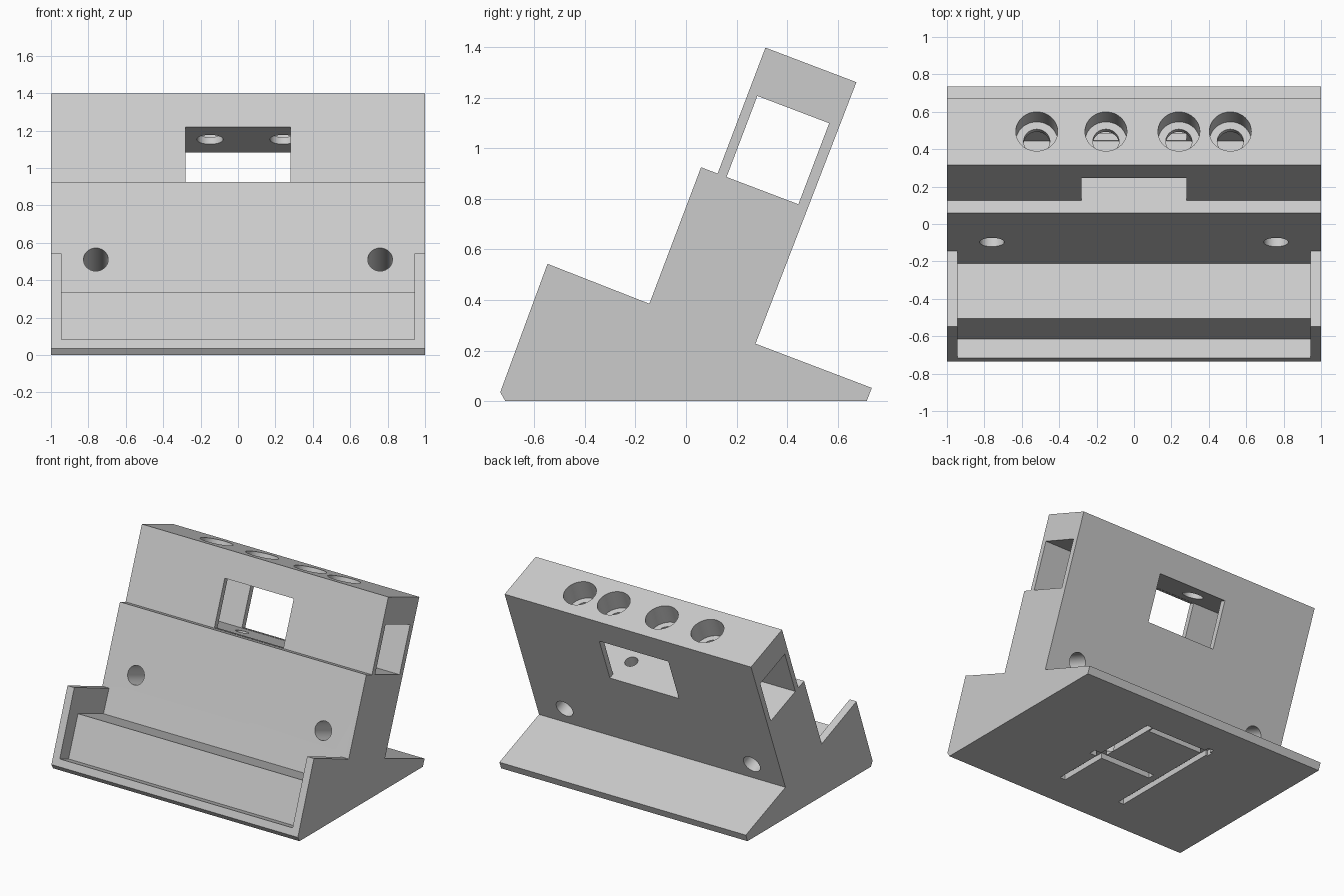
import bpy
import bmesh
import math
from mathutils import Matrix, Vector

cube = bpy.data.objects.get("Cube")
if cube:
    bpy.data.objects.remove(cube, do_unlink=True)

# One plain grey material
GREY = (0.6, 0.6, 0.6, 1.0)
grey = bpy.data.materials.new("light_grey")
grey.use_nodes = True
grey.diffuse_color = GREY
grey.node_tree.nodes["Principled BSDF"].inputs["Base Color"].default_value = GREY

# Leaning frame: a runs backward through the tower, b runs up along it
TILT = math.radians(20.8)
BACK = Vector((math.cos(TILT), -math.sin(TILT)))
UP = Vector((math.sin(TILT), math.cos(TILT)))
LEDGE = Vector((0.125, 0.90))
MID = 0.193


def lean(a, b):
    return LEDGE + a * BACK + b * UP


def lean_rect(a0, a1, b0, b1):
    return [lean(a0, b0), lean(a1, b0), lean(a1, b1), lean(a0, b1)]


def to_object(name, bm):
    bmesh.ops.recalc_face_normals(bm, faces=bm.faces)
    mesh = bpy.data.meshes.new(name)
    bm.to_mesh(mesh)
    bm.free()
    mesh.materials.append(grey)
    obj = bpy.data.objects.new(name, mesh)
    bpy.context.scene.collection.objects.link(obj)
    return obj


def prism(name, profile, x0, x1):
    """Extrude a (y, z) profile along x."""
    bm = bmesh.new()
    face = bm.faces.new([bm.verts.new((x0, y, z)) for y, z in profile])
    side = bmesh.ops.extrude_face_region(bm, geom=[face])["geom"]
    moved = [v for v in side if isinstance(v, bmesh.types.BMVert)]
    bmesh.ops.translate(bm, verts=moved, vec=(x1 - x0, 0, 0))
    return to_object(name, bm)


def rod(name, x, radius, start, end):
    """Cylinder between two (y, z) points at a given x."""
    p, q = Vector((x, *start)), Vector((x, *end))
    turn = (q - p).to_track_quat("Z", "Y").to_matrix().to_4x4()
    bm = bmesh.new()
    bmesh.ops.create_cone(bm, cap_ends=True, segments=48, radius1=radius,
                          radius2=radius, depth=(q - p).length,
                          matrix=Matrix.Translation((p + q) / 2) @ turn)
    return to_object(name, bm)


def slot(name, x0, x1, y0, y1):
    return prism(name, [(y0, -0.05), (y1, -0.05), (y1, 0.04), (y0, 0.04)], x0, x1)


# Stand body: foot, front cradle and leaning tower
body = prism("stand_body", [
    (-0.735, 0.035), (-0.715, 0), (0.715, 0), (0.735, 0.052), (0.275, 0.227),
    lean(0.385, 0.533), lean(0, 0.533), lean(0, 0), lean(-0.07, 0),
    (-0.145, 0.385), (-0.548, 0.543)], -1, 1)

cutters = [
    # Front cradle recess with a raised lip, between thin side walls
    prism("cradle_recess", [
        (-0.80, 0.115), (-0.72, 0.085), (-0.615, 0.045), (-0.505, 0.335),
        (-0.21, 0.222), (-0.145, 0.385), (-0.25, 0.75), (-0.80, 0.75)],
        -0.945, 0.945),
    # Tunnel from side to side and window from front to back
    prism("side_tunnel", lean_rect(0.038, 0.342, 0, 0.343), -1.1, 1.1),
    prism("tower_window", lean_rect(-0.1, 0.5, 0.002, 0.342), -0.28, 0.28),
    # Cable slots under the foot
    slot("left_slot", 0.21, 0.255, -0.46, 0.44),
    slot("right_slot", -0.295, -0.25, -0.46, 0.47),
    slot("middle_slot", -0.2, 0.31, -0.085, -0.035),
    slot("rear_slot", -0.31, 0.2, 0.39, 0.435),
]

# Screw holes through the lower tower
for x in (-0.76, 0.76):
    cutters.append(rod("screw_hole", x, 0.066, lean(-0.2, -0.443), lean(0.5, -0.443)))

# Stepped sockets in the top
for x in (-0.52, -0.15, 0.24, 0.515):
    cutters.append(rod("socket", x, 0.112, lean(MID, 0.383), lean(MID, 0.6)))
    cutters.append(rod("socket_hole", x, 0.07, lean(MID, 0.3), lean(MID, 0.42)))

# Cable holes from the tunnel floor down to the slots
for x in (-0.18, 0.23):
    cutters.append(rod("cable_hole", x, 0.045, lean(MID, -0.87), lean(MID, 0.03)))

for cutter in cutters:
    cutter.hide_render = True
    cut = body.modifiers.new(cutter.name, "BOOLEAN")
    cut.operation = "DIFFERENCE"
    cut.solver = "EXACT"
    cut.object = cutter

# Bake the cuts and drop the helpers
graph = bpy.context.evaluated_depsgraph_get()
result = bpy.data.meshes.new_from_object(body.evaluated_get(graph))
body.modifiers.clear()
body.data = result
for cutter in cutters:
    bpy.data.objects.remove(cutter, do_unlink=True)

# Smooth the round holes, keep edges sharp
bpy.ops.object.select_all(action="DESELECT")
body.select_set(True)
bpy.context.view_layer.objects.active = body
bpy.ops.object.shade_smooth_by_angle(angle=math.radians(20))
